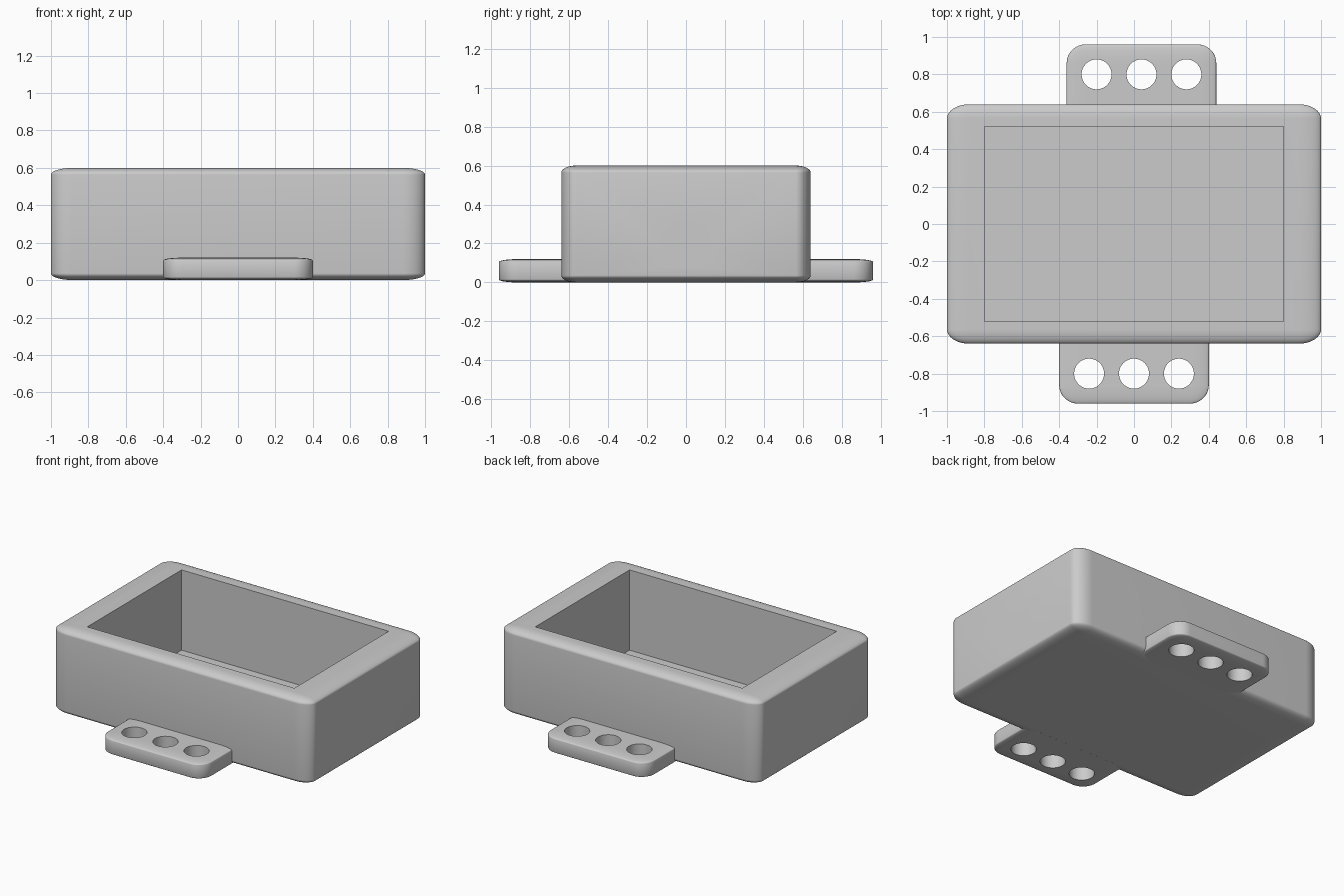
import bpy
import bmesh
from mathutils import Matrix, Vector

cube = bpy.data.objects.get("Cube")
if cube:
    bpy.data.objects.remove(cube, do_unlink=True)

grey = bpy.data.materials.new("light_grey")
grey.use_nodes = True
colour = (0.6, 0.6, 0.6, 1)
grey.diffuse_color = colour
grey.node_tree.nodes["Principled BSDF"].inputs["Base Color"].default_value = colour


def make_object(name, bm):
    bmesh.ops.recalc_face_normals(bm, faces=bm.faces)
    mesh = bpy.data.meshes.new(name)
    bm.to_mesh(mesh)
    bm.free()
    mesh.materials.append(grey)
    obj = bpy.data.objects.new(name, mesh)
    bpy.context.collection.objects.link(obj)
    return obj


def rounded_block(low, high, rounding):
    """Block whose rounding is stretched in proportion to its size."""
    low, high = Vector(low), Vector(high)
    bm = bmesh.new()
    bmesh.ops.create_cube(bm, size=1)
    if rounding:
        bmesh.ops.bevel(bm, geom=bm.edges[:], offset=rounding, segments=12,
                        profile=0.5, affect='EDGES', clamp_overlap=True)
    size = Matrix.Diagonal((high - low).to_4d())
    size[3][3] = 1
    bm.transform(Matrix.Translation((low + high) / 2) @ size)
    return bm


def cylinder(centre, radius, length, turn=0):
    bm = bmesh.new()
    bmesh.ops.create_cone(bm, cap_ends=True, segments=64, radius1=radius,
                          radius2=radius, depth=length)
    bm.transform(Matrix.Translation(centre) @ Matrix.Rotation(turn, 4, 'Y'))
    return bm


def cut(obj, cutter_bm):
    cutter = make_object("cutter", cutter_bm)
    cutter.hide_render = True
    mod = obj.modifiers.new("cut", 'BOOLEAN')
    mod.operation = 'DIFFERENCE'
    mod.solver = 'EXACT'
    mod.object = cutter
    bpy.context.view_layer.objects.active = obj
    bpy.ops.object.modifier_apply(modifier=mod.name)
    bpy.data.objects.remove(cutter, do_unlink=True)


def smooth(obj):
    bpy.ops.object.select_all(action='DESELECT')
    obj.select_set(True)
    bpy.context.view_layer.objects.active = obj
    bpy.ops.object.shade_smooth_by_angle(angle=0.7)


# Open case with a cable hole through both ends
case = make_object("case_body", rounded_block((-1, -0.64, 0), (1, 0.64, 0.6), 0.06))
cut(case, rounded_block((-0.8, -0.52, 0.04), (0.8, 0.52, 0.9), 0))
cut(case, cylinder((0, 0, 0.2), 0.12, 3, turn=1.5707963))
smooth(case)

# Mounting tabs, each trimmed inside the case wall and drilled three times
for name, side, offset in (("front_tab", -1, 0), ("back_tab", 1, 0.04)):
    inner, outer = sorted((side * 0.16, side * 0.96))
    bm = rounded_block((offset - 0.4, inner, 0), (offset + 0.4, outer, 0.12), 0.125)
    trim = bmesh.ops.bisect_plane(bm, geom=bm.verts[:] + bm.edges[:] + bm.faces[:],
                                  plane_co=(0, side * 0.57, 0), plane_no=(0, side, 0),
                                  clear_inner=True)
    rim = [e for e in trim["geom_cut"] if isinstance(e, bmesh.types.BMEdge)]
    bmesh.ops.contextual_create(bm, geom=rim)
    tab = make_object(name, bm)
    for x in (-0.24, 0, 0.24):
        cut(tab, cylinder((offset + x, side * 0.8, 0.06), 0.08, 0.5))
    smooth(tab)
